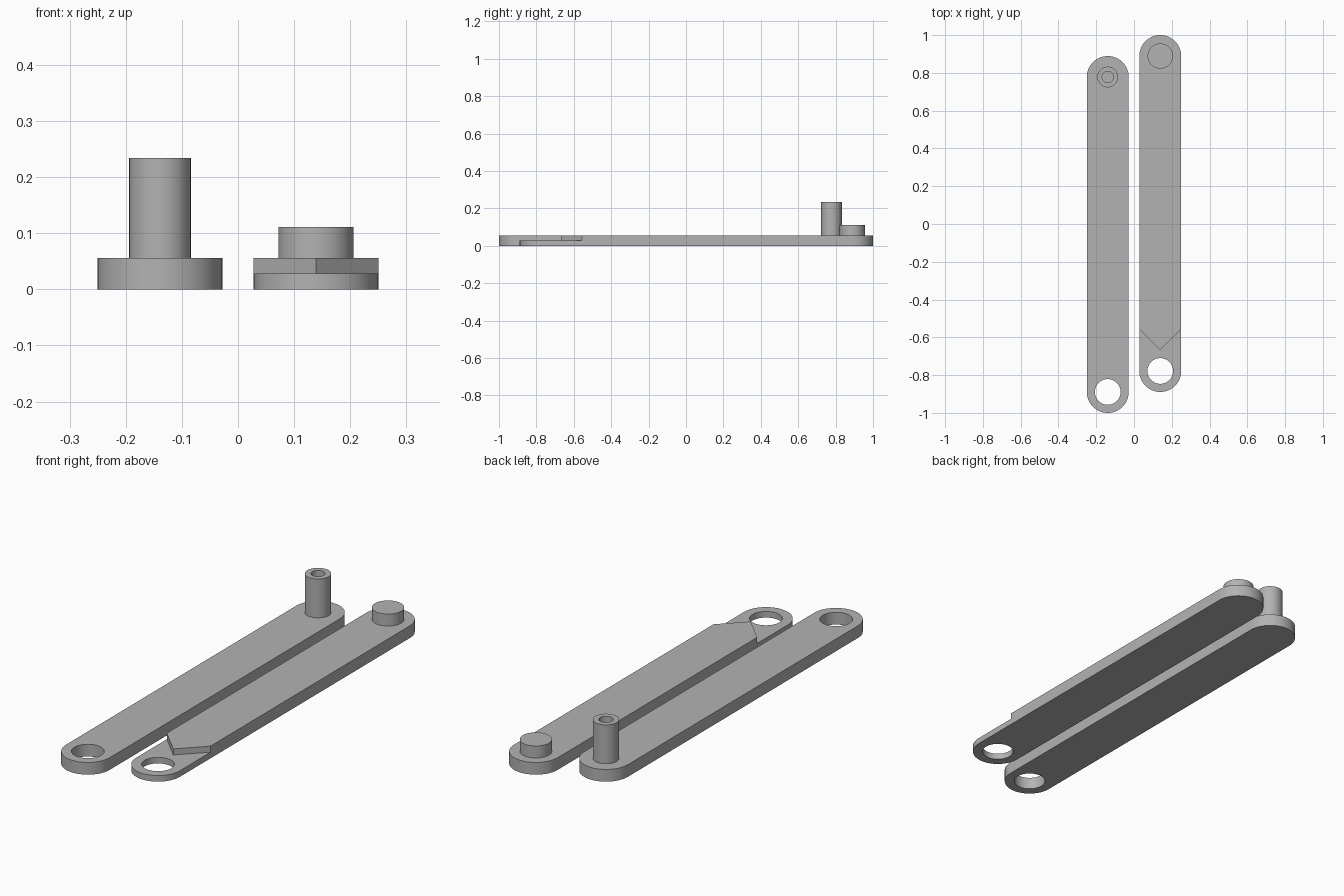
import bpy, bmesh, math

if "Cube" in bpy.data.objects:
    bpy.data.objects.remove(bpy.data.objects["Cube"])

R, THICK, STEP = 0.111, 0.056, 0.028   # bar end radius, bar height, lowered tongue height
SEG = 64

grey = bpy.data.materials.new("plain grey")
grey.diffuse_color = (0.45, 0.45, 0.45, 1)
grey.use_nodes = True
grey.node_tree.nodes["Principled BSDF"].inputs["Base Color"].default_value = grey.diffuse_color


def finish(bm, name):
    bmesh.ops.recalc_face_normals(bm, faces=bm.faces)
    mesh = bpy.data.meshes.new(name)
    bm.to_mesh(mesh)
    bm.free()
    mesh.materials.append(grey)
    ob = bpy.data.objects.new(name, mesh)
    bpy.context.collection.objects.link(ob)
    return ob


def prism(name, points, z0, z1):
    bm = bmesh.new()
    face = bm.faces.new([bm.verts.new((x, y, z0)) for x, y in points])
    top = bmesh.ops.extrude_face_region(bm, geom=[face])["geom"]
    bmesh.ops.translate(bm, vec=(0, 0, z1 - z0),
                        verts=[v for v in top if isinstance(v, bmesh.types.BMVert)])
    return finish(bm, name)


def arc(cx, cy, r, start, sweep, n):
    return [(cx + r * math.cos(start + sweep * i / n), cy + r * math.sin(start + sweep * i / n))
            for i in range(n + 1)]


def cut(ob, cutter):
    mod = ob.modifiers.new("cut", 'BOOLEAN')
    mod.operation, mod.solver, mod.object = 'DIFFERENCE', 'EXACT', cutter
    bpy.context.view_layer.objects.active = ob
    bpy.ops.object.modifier_apply(modifier=mod.name)
    bpy.data.objects.remove(cutter)


def smooth(ob):
    bpy.ops.object.select_all(action='DESELECT')
    ob.select_set(True)
    bpy.context.view_layer.objects.active = ob
    bpy.ops.object.shade_smooth_by_angle(angle=math.radians(30))


def bar(name, cx, y0, y1):
    """Round-ended bar with a through hole at its front end."""
    outline = arc(cx, y1, R, 0, math.pi, SEG // 2) + arc(cx, y0, R, math.pi, math.pi, SEG // 2)
    ob = prism(name, outline, 0, THICK)
    cut(ob, prism("hole_cutter", arc(cx, y0, 0.068, 0, math.tau, SEG)[:-1], -0.1, 0.2))
    return ob


def lathe(name, cx, cy, profile):
    bm = bmesh.new()
    verts = [bm.verts.new((r, 0, z)) for r, z in profile]
    edges = [bm.edges.new(p) for p in zip(verts, verts[1:])]
    bmesh.ops.spin(bm, geom=verts + edges, cent=(0, 0, 0), axis=(0, 0, 1),
                   angle=math.tau, steps=SEG, use_merge=True)
    bmesh.ops.remove_doubles(bm, verts=bm.verts, dist=1e-5)
    ob = finish(bm, name)
    ob.location = (cx, cy, 0)
    smooth(ob)


# Left bar with tall hollow post
smooth(bar("left_bar", -0.139, -0.889, 0.778))
lathe("hollow_post", -0.139, 0.778,
      [(0.055, THICK), (0.055, 0.234), (0.03, 0.234), (0.03, THICK)])

# Right bar with a lowered tongue ending at a V-shaped shoulder
right = bar("right_bar", 0.139, -0.778, 0.889)
v_shape = [(-0.2, -1.1), (0.2, -1.1), (0.2, -0.467), (0, -0.667), (-0.2, -0.467)]
cut(right, prism("tongue_cutter", [(0.139 + x, y) for x, y in v_shape], STEP, 0.1))
smooth(right)

# Short solid peg on the right bar
lathe("short_peg", 0.139, 0.889, [(0.067, THICK), (0.067, 0.111), (0, 0.111)])
